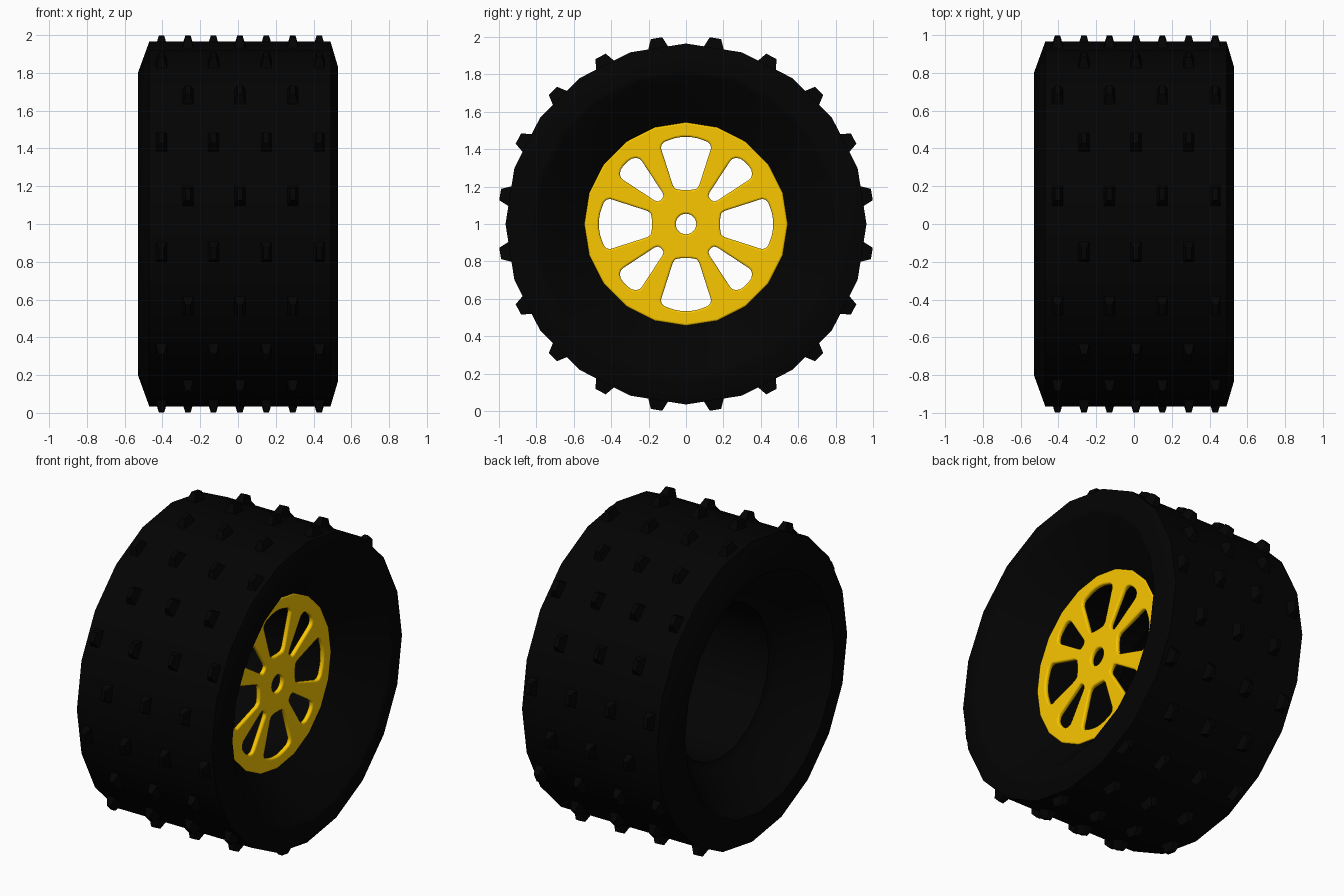
import bpy, bmesh, math
from mathutils import Matrix, Vector

if "Cube" in bpy.data.objects:
    bpy.data.objects.remove(bpy.data.objects["Cube"])

SIDES = 20
STEP = 2 * math.pi / SIDES
CENTRE = Vector((0, 0, 1))


def material(name, rgb):
    m = bpy.data.materials.new(name)
    m.diffuse_color = (*rgb, 1)
    m.use_nodes = True
    m.node_tree.nodes["Principled BSDF"].inputs["Base Color"].default_value = m.diffuse_color
    return m


def finish(bm, name, mat, angle):
    bmesh.ops.recalc_face_normals(bm, faces=bm.faces)
    me = bpy.data.meshes.new(name)
    bm.to_mesh(me)
    bm.free()
    ob = bpy.data.objects.new(name, me)
    bpy.context.collection.objects.link(ob)
    ob.location = CENTRE
    me.materials.append(mat)
    smooth(ob, angle)
    return ob


def smooth(ob, angle):
    bpy.ops.object.select_all(action='DESELECT')
    ob.select_set(True)
    bpy.context.view_layer.objects.active = ob
    bpy.ops.object.shade_smooth_by_angle(angle=math.radians(angle))


black = material("rubber_black", (0.001, 0.001, 0.001))
yellow = material("rim_yellow", (0.95, 0.57, 0.0))

# Tyre: closed (x, radius) section revolved about the x axis
section = [(-.53, .80), (-.47, .965), (.49, .965), (.53, .83), (.52, .80),
           (.275, .54), (.25, .485), (-.25, .485), (-.27, .54), (-.525, .76)]
bm = bmesh.new()
rings = [[bm.verts.new((x, r * math.sin(i * STEP), r * math.cos(i * STEP)))
          for x, r in section] for i in range(SIDES)]
n = len(section)
for i in range(SIDES):
    a, b = rings[i], rings[(i + 1) % SIDES]
    for j in range(n):
        k = (j + 1) % n
        bm.faces.new((a[j], a[k], b[k], b[j]))
finish(bm, "tyre", black, 40)

# Tread studs: tapered blocks in alternating rows of three and four
bm = bmesh.new()
for i in range(SIDES):
    row = (-.265, .01, .29) if i % 2 == 0 else (-.405, -.13, .15, .43)
    # angle is measured upward from the front (-y)
    turn = Matrix.Rotation(math.pi / 2 - (i + .5) * STEP, 4, 'X')
    for x in row:
        v = bmesh.ops.create_cube(bm, size=1)['verts']
        for p in v:
            top = p.co.z > 0
            p.co = turn @ Vector((x + p.co.x * (.028 if top else .064),
                                  p.co.y * (.062 if top else .118),
                                  1.006 if top else .94))
finish(bm, "tread_studs", black, 40)

# Rim: thin plate with spoke openings and a hub hole, drawn as a filled curve
curve = bpy.data.curves.new("rim", 'CURVE')
curve.dimensions = '2D'
curve.fill_mode = 'BOTH'
curve.extrude = .005
curve.bevel_depth = .01
curve.bevel_resolution = 2
curve.offset = -.01


def outline(points):
    s = curve.splines.new('POLY')
    s.points.add(len(points) - 1)
    for p, (x, y) in zip(s.points, points):
        p.co = (x, y, 0, 1)
    s.use_cyclic_u = True


def circle(r, count):
    return [(r * math.cos(2 * math.pi * i / count),
             r * math.sin(2 * math.pi * i / count)) for i in range(count)]


def opening(half, angle):
    # half: right-hand points from the inner end to the outer end, mirrored
    c, s = math.cos(angle), math.sin(angle)
    pts = half + [(-t, r) for t, r in reversed(half)]
    outline([(t * c - r * s, t * s + r * c) for t, r in pts])


outline(circle(.545, SIDES))
outline(circle(.055, 24))
large = [(.03, .183), (.056, .188), (.070, .205), (.134, .405),
         (.130, .425), (.115, .440), (.06, .459), (.02, .466)]
small = [(.010, .187), (.022, .192), (.030, .208), (.070, .400),
         (.071, .420), (.062, .438), (.042, .452), (.015, .457)]
for q in range(4):
    opening(large, q * math.pi / 2)
    opening(small, q * math.pi / 2 + math.pi / 4)

rim = bpy.data.objects.new("rim", curve)
bpy.context.collection.objects.link(rim)
rim.location = CENTRE + Vector((.268, 0, 0))
rim.rotation_euler = (math.pi / 2, 0, math.pi / 2)
curve.materials.append(yellow)
bpy.ops.object.select_all(action='DESELECT')
rim.select_set(True)
bpy.context.view_layer.objects.active = rim
bpy.ops.object.convert(target='MESH')
smooth(bpy.context.view_layer.objects.active, 40)
